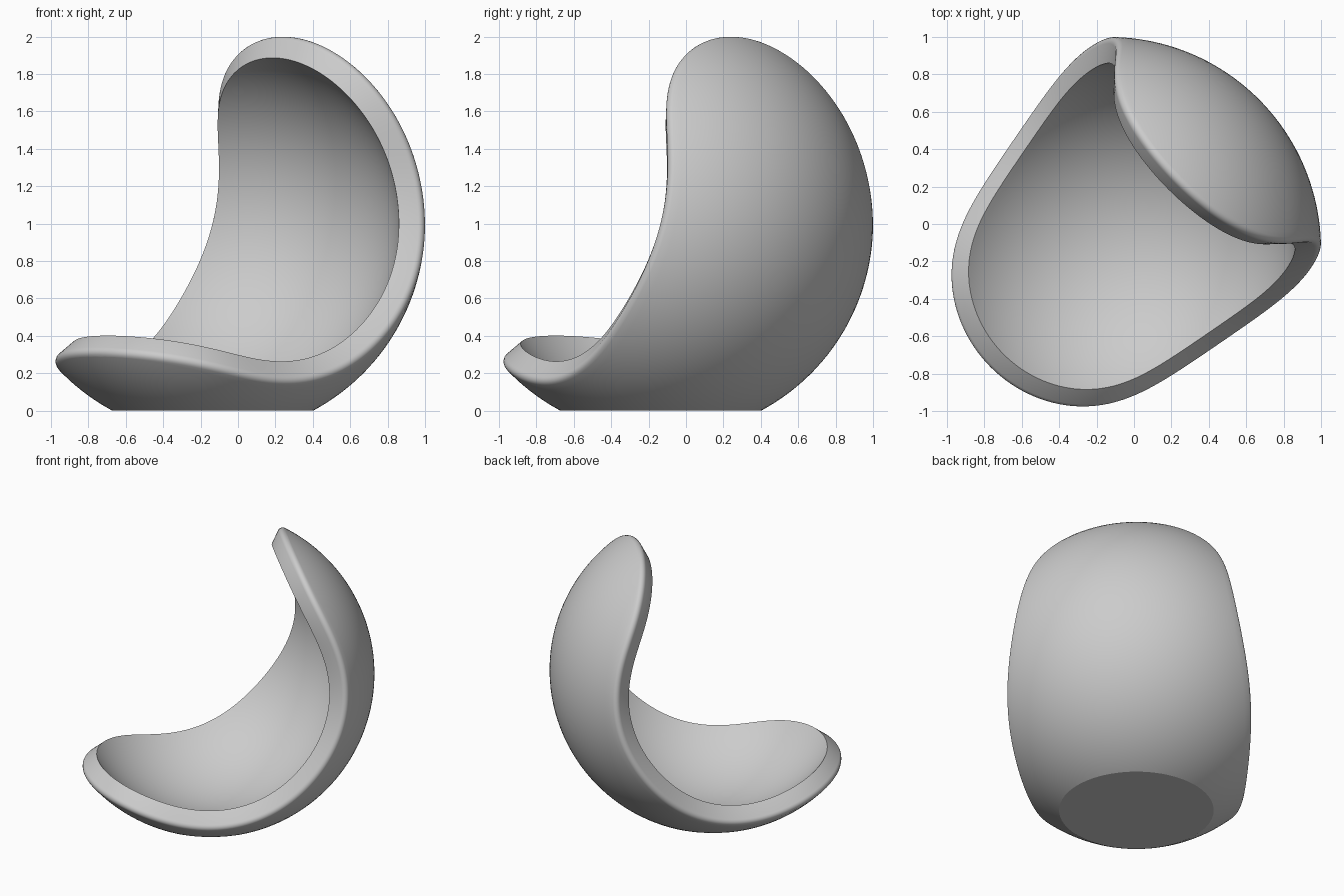
import bpy, bmesh, math
from mathutils import Vector

if "Cube" in bpy.data.objects:
    bpy.data.objects.remove(bpy.data.objects["Cube"])

R_OUT, R_IN = 1.135, 0.995            # outer and inner ball radius
CENTRE = Vector((-0.135, -0.135, 1.0))
SPAN, TILT = math.radians(103), math.radians(-40)
N, K, BEVEL = 240, 40, 0.035
Q = N // 4
V = Vector((1, 1, 0)).normalized()    # direction the back of the shell faces
U = Vector((1, -1, 0)).normalized()   # sideways, across the mirror plane
Z = Vector((0, 0, 1))


def rim_direction(i):
    """Unit direction from the ball centre to the i-th point of the rim curve."""
    tau = 2 * math.pi * i / N
    s = math.sin(tau)
    u = math.cos(tau) * (0.86 + 0.53 * s ** 4) / R_OUT
    phi = SPAN * s + TILT
    rho = math.sqrt(1 - u * u)
    return V * rho * math.cos(phi) + Z * rho * math.sin(phi) + U * u


rim = [rim_direction(i) for i in range(N)]
middle = V * math.cos(TILT) + Z * math.sin(TILT)

# Inward direction along the ball surface at every rim point
inward = []
for i, p in enumerate(rim):
    n = p.cross(rim[(i + 1) % N] - rim[i - 1]).normalized()
    inward.append(n)
if inward[0].dot(middle - rim[0]) < 0:
    inward = [-n for n in inward]

bm = bmesh.new()


def face(*verts):
    verts = list(dict.fromkeys(verts))
    if len(verts) > 2:
        bm.faces.new(verts)


def ring(inset, radius):
    dirs = [(p + n * inset / R_OUT).normalized() for p, n in zip(rim, inward)]
    return dirs, [bm.verts.new(CENTRE + d * radius) for d in dirs]


def ball_patch(dirs, verts, radius):
    """Fill a rim ring with a spherical grid, row by row."""
    def row(i):
        a, b = i % N, (N // 2 - i) % N
        if a == b:
            return [verts[a]] * (K + 1)
        inner = [bm.verts.new(CENTRE + dirs[a].slerp(dirs[b], k / K) * radius)
                 for k in range(1, K)]
        return [verts[a]] + inner + [verts[b]]

    last = row(-Q)
    for i in range(-Q + 1, Q + 1):
        new = row(i)
        for k in range(K):
            face(last[k], last[k + 1], new[k + 1], new[k])
        last = new


# Rim: rounded outer edge, then a straight radial face to the inside
profile = []
for j in range(6):
    a = math.radians(18 * j)
    profile.append((BEVEL * (1 - math.sin(a)), R_OUT - BEVEL * (1 - math.cos(a))))
profile.append((0, R_IN))
rings = [ring(d, r) for d, r in profile]
for (_, lo), (_, hi) in zip(rings, rings[1:]):
    for i in range(N):
        j = (i + 1) % N
        face(lo[i], lo[j], hi[j], hi[i])

# Outer and inner surfaces of the shell
ball_patch(*rings[0], R_OUT)
ball_patch(*rings[-1], R_IN)

# Flat foot
bmesh.ops.bisect_plane(bm, geom=bm.verts[:] + bm.edges[:] + bm.faces[:],
                       plane_co=(0, 0, 0), plane_no=(0, 0, 1), clear_inner=True)
bmesh.ops.holes_fill(bm, edges=[e for e in bm.edges if e.is_boundary], sides=0)
bmesh.ops.recalc_face_normals(bm, faces=bm.faces[:])

mesh = bpy.data.meshes.new("curved_shell")
bm.to_mesh(mesh)
bm.free()
shell = bpy.data.objects.new("curved_shell", mesh)
bpy.context.collection.objects.link(shell)
bpy.context.view_layer.objects.active = shell
shell.select_set(True)
bpy.ops.object.shade_smooth_by_angle(angle=math.radians(25))
